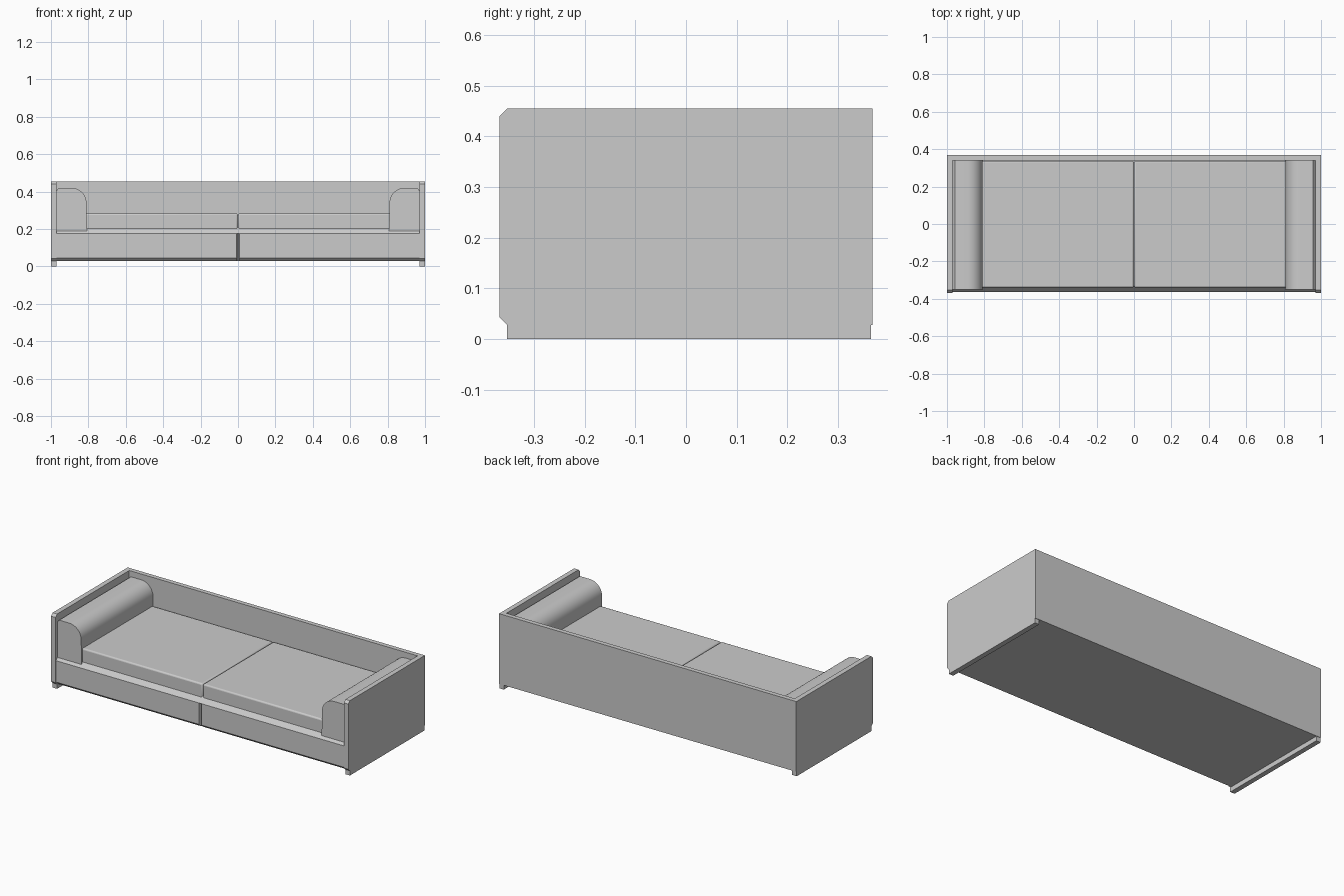
import bpy, bmesh, math

if "Cube" in bpy.data.objects:
    bpy.data.objects.remove(bpy.data.objects["Cube"])


def prism(name, pts, axis, a, b, mirror=True, bevel=0.0, segments=1, smooth=False):
    """Extrude a closed 2D profile from a to b along x (pts = y,z) or y (pts = x,z)."""
    bm = bmesh.new()
    rings = []
    for t in (a, b):
        rings.append([bm.verts.new((t, p, q) if axis == 'x' else (p, t, q)) for p, q in pts])
    n = len(pts)
    bm.faces.new(rings[0])
    bm.faces.new(rings[1][::-1])
    for i in range(n):
        j = (i + 1) % n
        bm.faces.new((rings[0][i], rings[1][i], rings[1][j], rings[0][j]))
    bmesh.ops.recalc_face_normals(bm, faces=bm.faces)
    me = bpy.data.meshes.new(name)
    bm.to_mesh(me)
    bm.free()
    ob = bpy.data.objects.new(name, me)
    bpy.context.collection.objects.link(ob)
    bpy.context.view_layer.objects.active = ob
    for o in bpy.context.selected_objects:
        o.select_set(False)
    ob.select_set(True)
    if smooth:
        bpy.ops.object.shade_smooth_by_angle(angle=math.radians(35))
    if bevel:
        m = ob.modifiers.new("bevel", 'BEVEL')
        m.width = bevel
        m.segments = segments
        m.limit_method = 'ANGLE'
    if mirror:
        m = ob.modifiers.new("mirror", 'MIRROR')
        m.use_mirror_merge = False
    return ob


def rect(a0, a1, b0, b1):
    return [(a0, b0), (a1, b0), (a1, b1), (a0, b1)]


# Side panels with clipped front corners, standing on runners
prism("side_panel", [(-0.353, 0), (0.365, 0), (0.365, 0.455), (-0.353, 0.455),
                     (-0.368, 0.44), (-0.368, 0.043), (-0.353, 0.028)], 'x', 0.97, 1.0)

# Back panel
prism("back_panel", rect(0.34, 0.368, 0.028, 0.455), 'x', -0.999, 0.999, mirror=False)

# Base core under the cushions
prism("base_core", rect(-0.34, 0.345, 0.028, 0.2), 'x', -0.972, 0.972, mirror=False)

# Drawer fronts, split at the centre, with a bevelled seam edge
drawer = prism("drawer_front", [(-0.345, 0.028), (-0.33, 0.028), (-0.33, 0.175),
                                (-0.363, 0.175), (-0.363, 0.045)], 'x', 0.008, 0.972)
for v in drawer.data.vertices:
    if v.co.x < 0.1 and v.co.y > -0.34:
        v.co.x = 0.0

# Sloping ledge above the drawers
prism("front_ledge", [(-0.363, 0.175), (-0.30, 0.175), (-0.30, 0.208), (-0.335, 0.208)],
      'x', -0.972, 0.972, mirror=False)

# Seat cushions
prism("seat_cushion", rect(-0.34, 0.338, 0.19, 0.284), 'x', 0.001, 0.815,
      bevel=0.009, segments=3, smooth=True)

# Armrest bolsters with a rounded inner shoulder
arc = [(0.89 - 0.08 * math.sin(t), 0.34 + 0.08 * math.cos(t))
       for t in (math.pi / 2 * i / 8 for i in range(9))]
prism("arm_bolster", [(0.808, 0.19), (0.97, 0.19), (0.97, 0.405), (0.958, 0.42)] + arc,
      'y', -0.35, 0.34, smooth=True)
